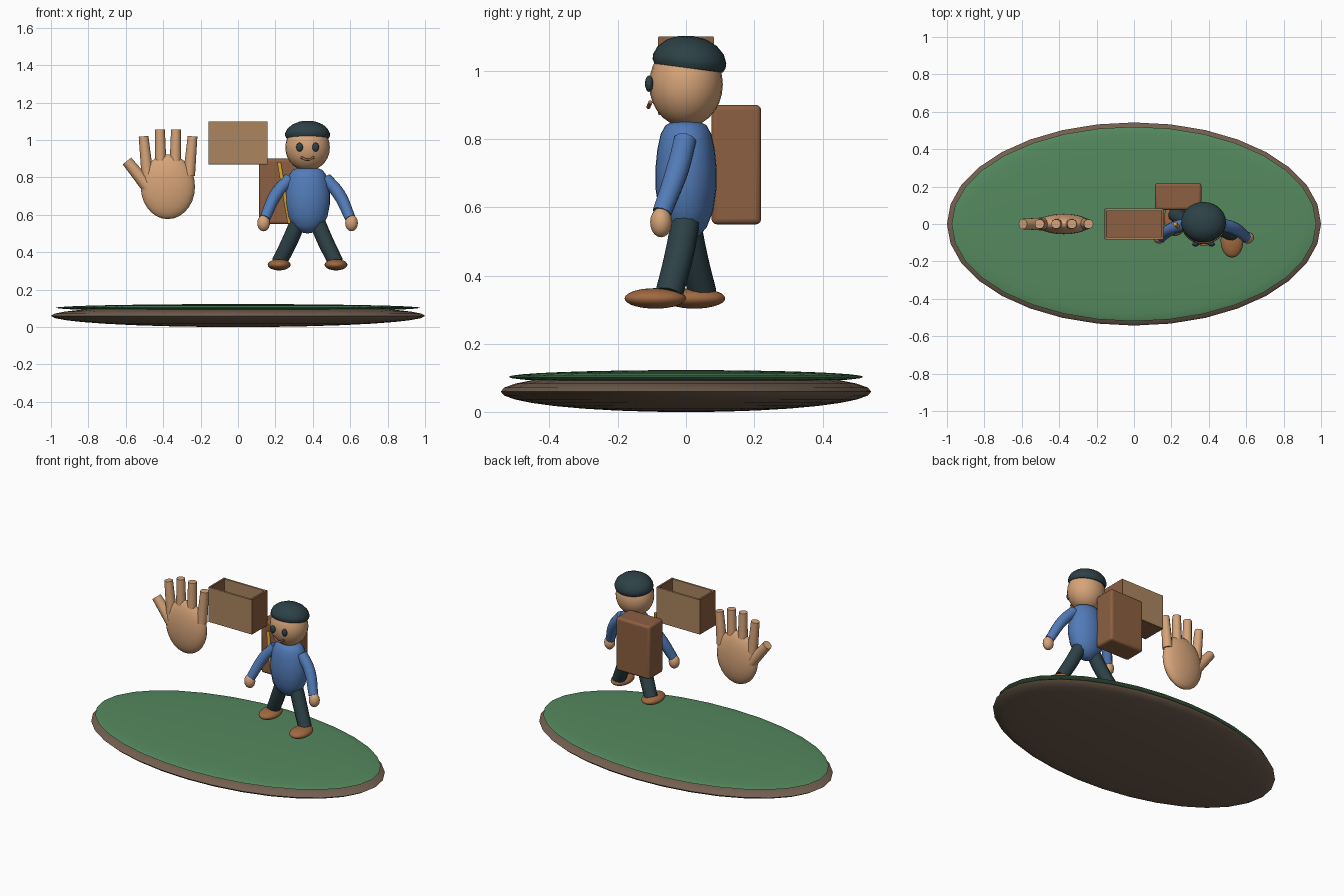
import bpy, bmesh, math
from mathutils import Vector, Matrix

if "Cube" in bpy.data.objects:
    bpy.data.objects.remove(bpy.data.objects["Cube"])


def material(name, rgb):
    m = bpy.data.materials.new(name)
    m.diffuse_color = (*rgb, 1)
    m.use_nodes = True
    m.node_tree.nodes["Principled BSDF"].inputs["Base Color"].default_value = m.diffuse_color
    return m


SKIN = material("skin", (0.67, 0.37, 0.19))
BLUE = material("shirt_blue", (0.085, 0.20, 0.48))
DARK = material("dark_cloth", (0.026, 0.053, 0.062))
BROWN = material("brown", (0.26, 0.115, 0.053))
TAN = material("tan", (0.41, 0.24, 0.115))
SHOE = material("shoe_brown", (0.35, 0.14, 0.053))
EARTH = material("earth", (0.17, 0.115, 0.08))
GRASS = material("grass", (0.09, 0.25, 0.115))
YELLOW = material("yellow", (0.68, 0.35, 0.03))


def finish(name, mat, smooth=True):
    o = bpy.context.object
    o.name = name
    o.data.materials.clear()
    o.data.materials.append(mat)
    if smooth:
        bpy.ops.object.shade_smooth_by_angle(angle=math.radians(40))
    return o


def apply(o):
    bpy.ops.object.transform_apply(location=False, rotation=True, scale=True)


def ellipsoid(name, loc, radii, mat, seg=24, rings=14):
    bpy.ops.mesh.primitive_uv_sphere_add(segments=seg, ring_count=rings, radius=1, location=loc)
    bpy.context.object.scale = radii
    apply(bpy.context.object)
    return finish(name, mat)


def block(name, lo, hi, mat, bevel=0.0):
    lo, hi = Vector(lo), Vector(hi)
    bpy.ops.mesh.primitive_cube_add(size=1, location=(lo + hi) / 2)
    o = bpy.context.object
    o.scale = hi - lo
    apply(o)
    if bevel:
        b = o.modifiers.new("bevel", "BEVEL")
        b.width, b.segments = bevel, 3
    return finish(name, mat, bevel > 0)


def cone(name, a, b, r1, r2, mat, sides=10):
    a, b = Vector(a), Vector(b)
    bpy.ops.mesh.primitive_cone_add(vertices=sides, radius1=r1, radius2=r2,
                                    depth=(b - a).length, location=(a + b) / 2)
    bpy.context.object.rotation_euler = (b - a).to_track_quat('Z', 'Y').to_euler()
    apply(bpy.context.object)
    return finish(name, mat)


def tube(name, points, radius, mat):
    """points are (x, y, z, relative radius)"""
    cu = bpy.data.curves.new(name, 'CURVE')
    cu.dimensions = '3D'
    cu.bevel_depth, cu.bevel_resolution, cu.resolution_u = radius, 3, 8
    cu.use_fill_caps = True
    s = cu.splines.new('BEZIER')
    s.bezier_points.add(len(points) - 1)
    for bp, (x, y, z, r) in zip(s.bezier_points, points):
        bp.co, bp.radius = (x, y, z), r
        bp.handle_left_type = bp.handle_right_type = 'AUTO'
    o = bpy.data.objects.new(name, cu)
    bpy.context.collection.objects.link(o)
    bpy.ops.object.select_all(action='DESELECT')
    o.select_set(True)
    bpy.context.view_layer.objects.active = o
    bpy.ops.object.convert(target='MESH')
    return finish(name, mat)


def lathe(name, profile, loc, stretch, mat, tilt=0.0):
    bm = bmesh.new()
    vs = [bm.verts.new((r, 0, z)) for r, z in profile]
    es = [bm.edges.new(p) for p in zip(vs, vs[1:])]
    bmesh.ops.spin(bm, geom=vs + es, axis=(0, 0, 1), cent=(0, 0, 0), steps=28, angle=math.tau)
    bmesh.ops.remove_doubles(bm, verts=bm.verts, dist=1e-5)
    bmesh.ops.transform(bm, matrix=Matrix.Rotation(tilt, 4, 'X') @ Matrix.Diagonal((*stretch, 1)), verts=bm.verts)
    bmesh.ops.recalc_face_normals(bm, faces=bm.faces)
    me = bpy.data.meshes.new(name)
    bm.to_mesh(me)
    bm.free()
    o = bpy.data.objects.new(name, me)
    o.location = loc
    bpy.context.collection.objects.link(o)
    bpy.ops.object.select_all(action='DESELECT')
    o.select_set(True)
    bpy.context.view_layer.objects.active = o
    return finish(name, mat)


# Ground island
ellipsoid("earth_base", (0, 0, 0.06), (1.0, 0.543, 0.06), EARTH, 32, 16)
ellipsoid("grass_top", (0, 0, 0.103), (0.975, 0.52, 0.02), GRASS, 32, 16)

# Open hand
ellipsoid("palm", (-0.375, 0, 0.75), (0.145, 0.055, 0.173), SKIN)
for i, (xb, xt, zt) in enumerate([(-0.484, -0.505, 1.02), (-0.412, -0.417, 1.057),
                                  (-0.336, -0.332, 1.057), (-0.262, -0.243, 1.02)]):
    cone(f"finger_{i + 1}", (xb, 0, 0.81), (xt, 0, zt), 0.032, 0.026, SKIN)
cone("thumb", (-0.47, 0, 0.735), (-0.594, 0, 0.888), 0.037, 0.029, SKIN)

# Open box
block("box_floor", (-0.158, -0.08, 0.87), (0.158, 0.08, 0.883), BROWN)
for s, n in ((-1, "left"), (1, "right")):
    x = sorted((s * 0.145, s * 0.158))
    block(f"box_side_{n}", (x[0], -0.08, 0.87), (x[1], 0.08, 1.1), BROWN)
for s, n in ((-1, "front"), (1, "back")):
    y = sorted((s * 0.069, s * 0.082))
    block(f"box_panel_{n}", (-0.154, y[0], 0.874), (0.154, y[1], 1.098), TAN)

# Figure: torso, head, cap
CX = 0.372
lathe("torso", [(0, 0.50), (0.03, 0.507), (0.06, 0.54), (0.08, 0.59), (0.09, 0.66), (0.09, 0.71),
                (0.084, 0.77), (0.074, 0.815), (0.06, 0.84), (0.04, 0.85), (0, 0.853)],
      (CX, 0, 0), (1.33, 1, 1), BLUE)
ellipsoid("head", (CX, 0, 0.96), (0.119, 0.108, 0.125), SKIN)
lathe("cap", [(0, 0.067), (0.045, 0.061), (0.08, 0.046), (0.105, 0.024), (0.116, 0),
              (0.116, -0.015), (0.109, -0.028), (0, -0.034)],
      (CX, 0.011, 1.036), (1.03, 0.93, 1), DARK, -0.13)

# Face
for s, n in ((-1, "left"), (1, "right")):
    ellipsoid(f"eye_{n}", (CX + s * 0.043, -0.108, 0.962), (0.018, 0.012, 0.024), DARK, 16, 10)
tube("mouth", [(CX - 0.035, -0.104, 0.908, 1), (CX, -0.11, 0.894, 1), (CX + 0.035, -0.104, 0.908, 1)],
     0.006, SHOE)

# Limbs, mirrored about the figure centre with a stride in y
for s, n, ankle, foot in ((-1, "left", 0.05, 0.025), (1, "right", -0.05, -0.09)):
    tube(f"arm_{n}", [(CX + s * 0.095, -0.003, 0.795, 1), (CX + s * 0.168, -0.025, 0.71, 1),
                      (CX + s * 0.227, -0.07, 0.585, 0.85)], 0.034, BLUE)
    ellipsoid(f"hand_{n}", (CX + s * 0.235, -0.073, 0.556), (0.034, 0.032, 0.044), SKIN, 16, 10)
    tube(f"leg_{n}", [(CX + s * 0.05, 0, 0.565, 1), (CX + s * 0.095, ankle * 0.4, 0.46, 1),
                      (CX + s * 0.152, ankle, 0.345, 0.95)], 0.043, DARK)
    ellipsoid(f"shoe_{n}", (CX + s * 0.152, foot, 0.333), (0.061, 0.09, 0.03), SHOE)

# Backpack and its strap
block("backpack", (0.113, 0.075, 0.55), (0.36, 0.22, 0.9), BROWN, 0.015)
tube("backpack_strap", [(0.22, 0, 0.88, 1), (0.247, -0.02, 0.72, 1), (0.275, -0.01, 0.555, 1)], 0.011, YELLOW)
